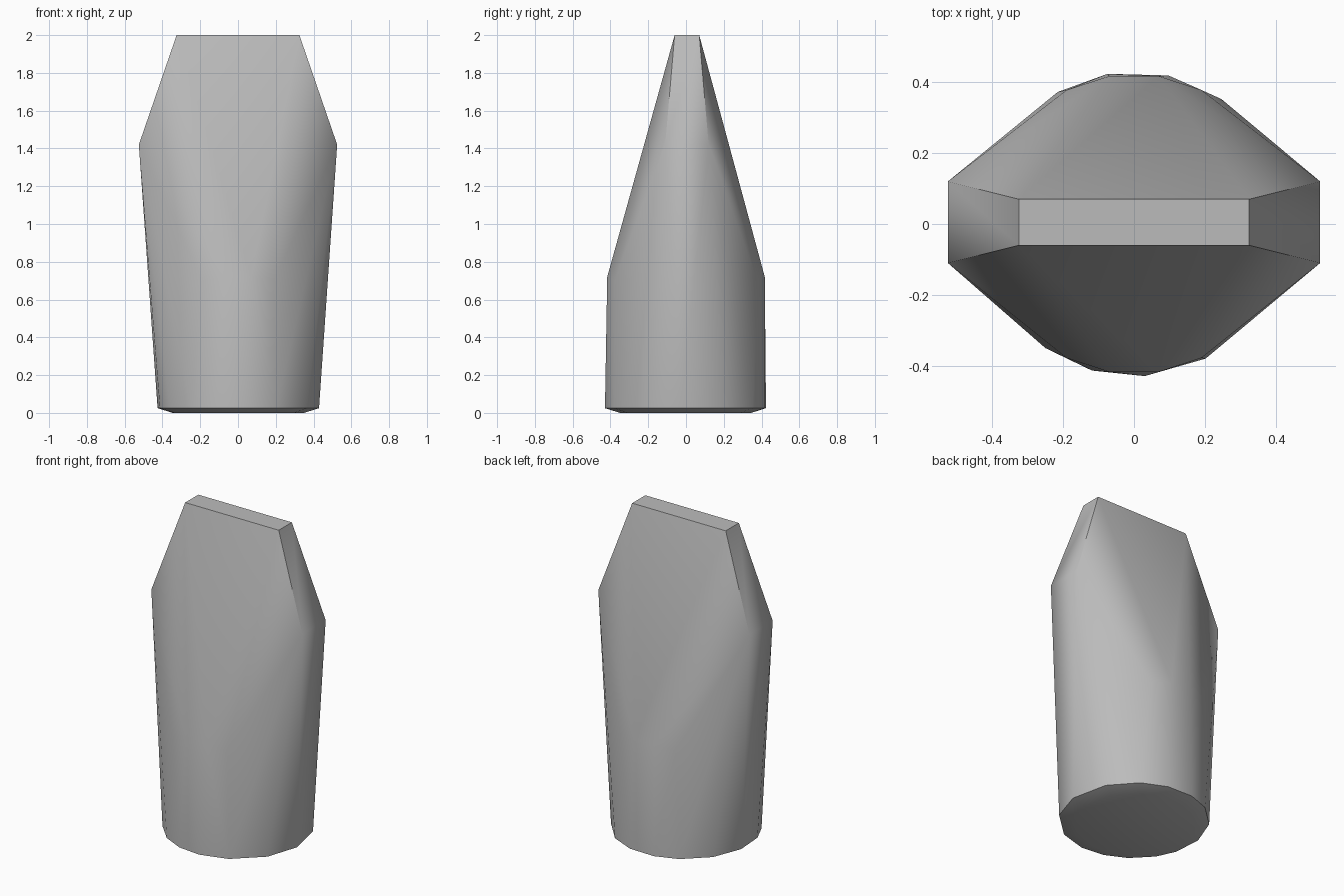
import bpy, bmesh
from math import sin, cos, radians

cube = bpy.data.objects.get("Cube")
if cube:
    bpy.data.objects.remove(cube, do_unlink=True)

# Plain grey material
grey = bpy.data.materials.new("stone_grey")
grey.use_nodes = True
colour = (0.5, 0.5, 0.5, 1)
grey.diffuse_color = colour
grey.node_tree.nodes["Principled BSDF"].inputs["Base Color"].default_value = colour


def ring(angles, radius, z):
    return [(radius * cos(radians(a)), radius * sin(radians(a)), z) for a in angles]


# Uneven round base with a slightly bulging underside
base_angles = [-125.5, -106, -86, -62, -32, -4, 28, 55, 77, 100, 120, 146, 172, 196, 213]
points = ring(base_angles, 0.43, 0.025)
points += ring(base_angles, 0.35, 0)

# Wide shoulders and chisel-shaped tip
for side in (-1, 1):
    points += [(side * 0.525, y, 1.42) for y in (-0.11, 0.12)]
    points += [(side * 0.325, y, 2) for y in (-0.06, 0.07)]

# Rounded front and back bulges where the taper begins
for face in (-1, 1):
    points += [(x, face * 0.417, 0.72) for x in (-0.07, 0.07)]
    points += [(x, face * 0.378, 0.7) for x in (-0.19, 0.19)]

# Wrap everything in one convex body
bm = bmesh.new()
for p in points:
    bm.verts.new(p)
bmesh.ops.convex_hull(bm, input=bm.verts)
loose = [v for v in bm.verts if not v.link_faces]
bmesh.ops.delete(bm, geom=loose, context='VERTS')
bmesh.ops.dissolve_limit(bm, angle_limit=radians(0.5), verts=bm.verts, edges=bm.edges)
bmesh.ops.recalc_face_normals(bm, faces=bm.faces)
mesh = bpy.data.meshes.new("tapered_stone")
bm.to_mesh(mesh)
bm.free()
mesh.materials.append(grey)
stone = bpy.data.objects.new("tapered_stone", mesh)
bpy.context.collection.objects.link(stone)

# Soft shading on the round body, crisp edges on the tip and base
bpy.ops.object.select_all(action='DESELECT')
stone.select_set(True)
bpy.context.view_layer.objects.active = stone
bpy.ops.object.shade_smooth_by_angle(angle=radians(30))
